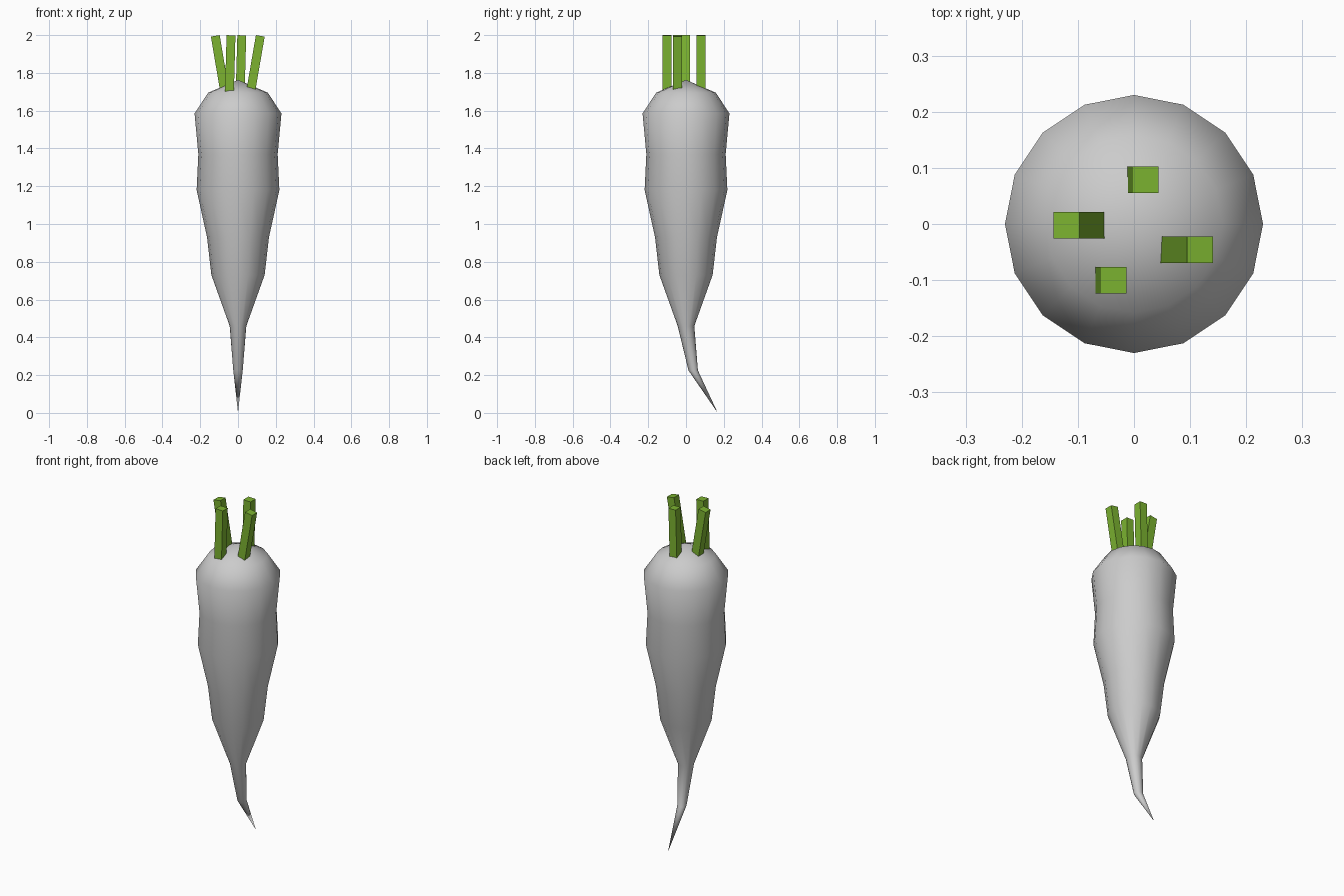
import bpy, bmesh, math
from mathutils import Matrix

if "Cube" in bpy.data.objects:
    bpy.data.objects.remove(bpy.data.objects["Cube"])

SIDES = 16
# root rings, top to bottom: (z, radius, y shift)
rings = [(1.695, 0.158, 0), (1.585, 0.23, 0), (1.37, 0.21, 0), (1.18, 0.219, 0),
         (0.93, 0.164, 0), (0.73, 0.141, 0), (0.46, 0.044, 0), (0.225, 0.025, 0.038)]

# tapering root with a bent tip
bm = bmesh.new()
loops = []
for z, r, y in rings:
    loops.append([bm.verts.new((r * math.cos(2 * math.pi * i / SIDES),
                                y + r * math.sin(2 * math.pi * i / SIDES), z))
                  for i in range(SIDES)])
top = bm.verts.new((0, 0, 1.763))
tip = bm.verts.new((0, 0.168, 0))
for i in range(SIDES):
    j = (i + 1) % SIDES
    bm.faces.new((top, loops[0][i], loops[0][j]))
    for a, b in zip(loops, loops[1:]):
        bm.faces.new((a[i], b[i], b[j], a[j]))
    bm.faces.new((tip, loops[-1][j], loops[-1][i]))
bmesh.ops.recalc_face_normals(bm, faces=bm.faces)
for f in bm.faces:
    f.smooth = True
mesh = bpy.data.meshes.new("root")
bm.to_mesh(mesh)
bm.free()
bpy.context.collection.objects.link(bpy.data.objects.new("root", mesh))

green = bpy.data.materials.new("leaf_green")
green.diffuse_color = (0.2, 0.45, 0.03, 1)
green.use_nodes = True
green.node_tree.nodes["Principled BSDF"].inputs["Base Color"].default_value = green.diffuse_color


# square leaf stalk hanging down from its top centre, leaning in x
def stalk(name, x, y, lean, top_z):
    w, length = 0.047, 0.31
    bm = bmesh.new()
    bmesh.ops.create_cube(bm, size=1, matrix=Matrix.Translation((0, 0, -length / 2))
                          @ Matrix.Diagonal((w, w, length, 1)))
    me = bpy.data.meshes.new(name)
    bm.to_mesh(me)
    bm.free()
    me.materials.append(green)
    ob = bpy.data.objects.new(name, me)
    ob.location = (x, y, top_z)
    ob.rotation_euler = (0, math.radians(lean), 0)
    bpy.context.collection.objects.link(ob)


stalk("stalk_left", -0.12, -0.002, -9.5, 1.996)
stalk("stalk_front", -0.037, -0.1, 1.6, 1.999)
stalk("stalk_back", 0.02, 0.079, 1.6, 1.999)
stalk("stalk_right", 0.118, -0.046, 9.8, 1.996)
